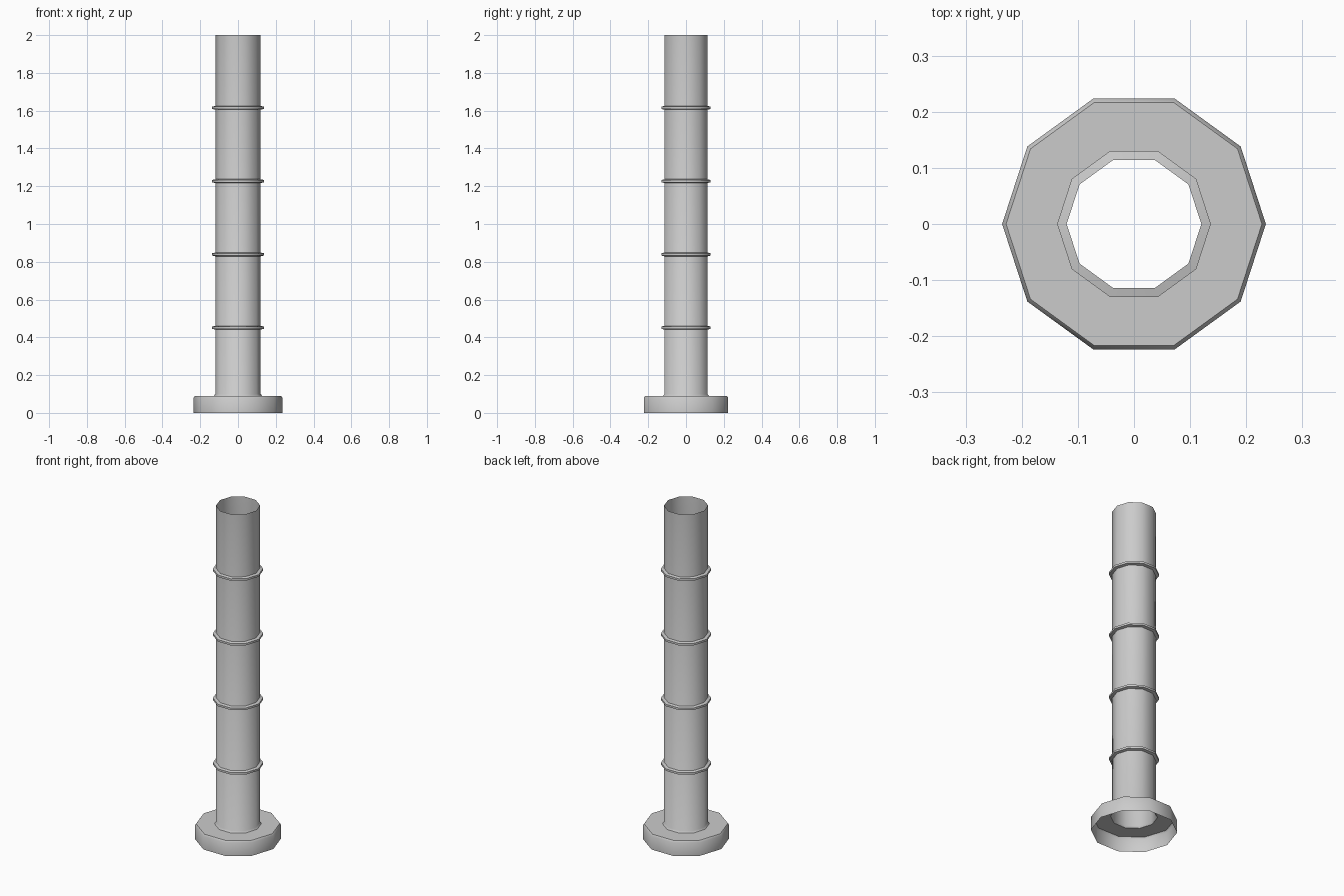
import bpy, bmesh, math

SIDES = 10
TUBE = 0.12

cube = bpy.data.objects.get("Cube")
if cube:
    bpy.data.objects.remove(cube, do_unlink=True)

steel = bpy.data.materials.new("grey steel")
steel.use_nodes = True
colour = (0.6, 0.6, 0.6, 1)
steel.diffuse_color = colour
steel.node_tree.nodes["Principled BSDF"].inputs["Base Color"].default_value = colour


def lathe(name, profile, angle):
    """Turn an open (radius, height) profile into a ten-sided shell."""
    bm = bmesh.new()
    rings = [[bm.verts.new((r * math.cos(math.tau * i / SIDES),
                            r * math.sin(math.tau * i / SIDES), z))
              for i in range(SIDES)] for r, z in profile]
    for low, high in zip(rings, rings[1:]):
        for i in range(SIDES):
            j = (i + 1) % SIDES
            bm.faces.new((low[i], low[j], high[j], high[i]))
    mesh = bpy.data.meshes.new(name)
    bm.to_mesh(mesh)
    bm.free()
    mesh.materials.append(steel)
    obj = bpy.data.objects.new(name, mesh)
    bpy.context.collection.objects.link(obj)
    bpy.ops.object.select_all(action='DESELECT')
    obj.select_set(True)
    bpy.context.view_layer.objects.active = obj
    bpy.ops.object.shade_smooth_by_angle(angle=math.radians(angle))
    return obj


# Hollow base flange with a bevelled rim, open underneath
lathe("base_flange", [(0.235, 0), (0.235, 0.08), (0.228, 0.09), (0.128, 0.09)], 50)

# Open tube with a small flare where it meets the flange
lathe("tube", [(0.128, 0.09), (TUBE, 0.1), (TUBE, 2)], 50)

# Four thin collars, evenly spaced
for n in range(4):
    z = 0.451 + 0.388 * n
    lathe(f"collar_{n + 1}", [(TUBE, z - 0.01), (0.137, z - 0.006),
                              (0.137, z + 0.006), (TUBE, z + 0.01)], 40)
